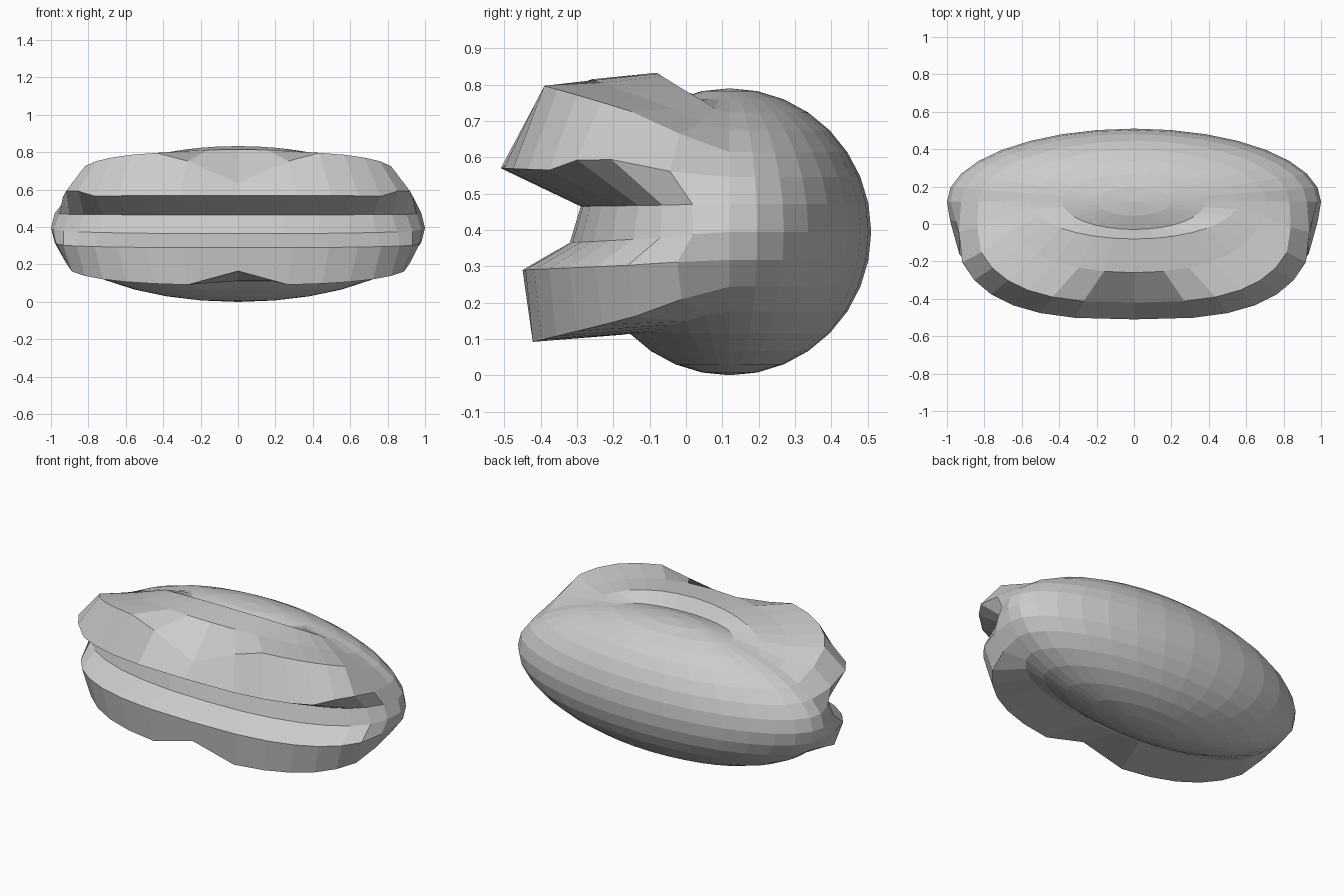
import bpy, bmesh
from math import sin, cos, pi

if "Cube" in bpy.data.objects:
    bpy.data.objects.remove(bpy.data.objects["Cube"])

SEG, RINGS = 32, 16
CY, CZ = 0.12, 0.395          # ellipsoid centre
RX, RY, RZ = 1.0, 0.39, 0.395  # ellipsoid radii

# front lip profile per ring from the top:
# depth in y, height, squareness, widening, how slowly the height rises from the sides
LIPS = {
    3: (0.20, 0.833, 2.0, 1.0, 1.2),
    4: (0.38, 0.815, 2.2, 1.0, 0.9),
    5: (0.54, 0.805, 2.8, 1.04, 0.55),  # upper lip top edge
    6: (0.63, 0.570, 2.9, 1.05, 0.65),  # upper lip bottom edge
    7: (0.41, 0.465, 2.4, 0.98, 0.65),  # mouth groove
    8: (0.44, 0.365, 2.3, 1.0, 0.65),
    9: (0.57, 0.290, 2.7, 1.01, 0.65),  # lower lip top edge
    10: (0.55, 0.090, 2.6, 1.02, 0.65),  # lower lip bottom edge
    11: (0.29, 0.112, 2.1, 1.0, 0.9),
}
# dips at the middle of the lips: (ring, steps from the middle) -> change in z
DIPS = {(5, 0): -0.17, (5, 1): -0.05, (10, 0): 0.075}
# the upper lip edge lifts beside the mouth corner
LIFT = {(6, 5): 0.03, (6, 6): 0.035, (6, 7): 0.01}


def ring_point(i, j):
    phi, th = pi * i / RINGS, 2 * pi * j / SEG
    r, z = sin(phi), CZ + RZ * cos(phi)
    c, s = cos(th), sin(th)
    if s > -1e-6 or i not in LIPS:
        return (RX * r * c, CY + RY * r * s, z)
    depth, height, n, wide, rise = LIPS[i]
    s = -s
    ease = min(1, s / 0.36)                # blend into the body at the sides
    x = RX * r * (1 + (wide - 1) * ease) * abs(c) ** (2 / n) * (1 if c > 0 else -1)
    d = RY * r + (depth - RY * r) * ease
    z += (height - z) * s ** rise * min(1, s / 0.3)
    key = (i, abs(j - 3 * SEG // 4))
    z += DIPS.get(key, 0) + LIFT.get(key, 0)
    return (x, CY - d * s ** (2 / n), z)


# closed shell: rings plus two poles
bm = bmesh.new()
top = bm.verts.new((0, CY, CZ + RZ))
bottom = bm.verts.new((0, CY, CZ - RZ))
rings = [[bm.verts.new(ring_point(i, j)) for j in range(SEG)] for i in range(1, RINGS)]
for j in range(SEG):
    k = (j + 1) % SEG
    bm.faces.new((top, rings[0][j], rings[0][k]))
    bm.faces.new((bottom, rings[-1][k], rings[-1][j]))
    for a, b in zip(rings, rings[1:]):
        bm.faces.new((a[j], b[j], b[k], a[k]))
bmesh.ops.recalc_face_normals(bm, faces=bm.faces)

mesh = bpy.data.meshes.new("lipped_body")
bm.to_mesh(mesh)
bm.free()
body = bpy.data.objects.new("lipped_body", mesh)
bpy.context.collection.objects.link(body)
